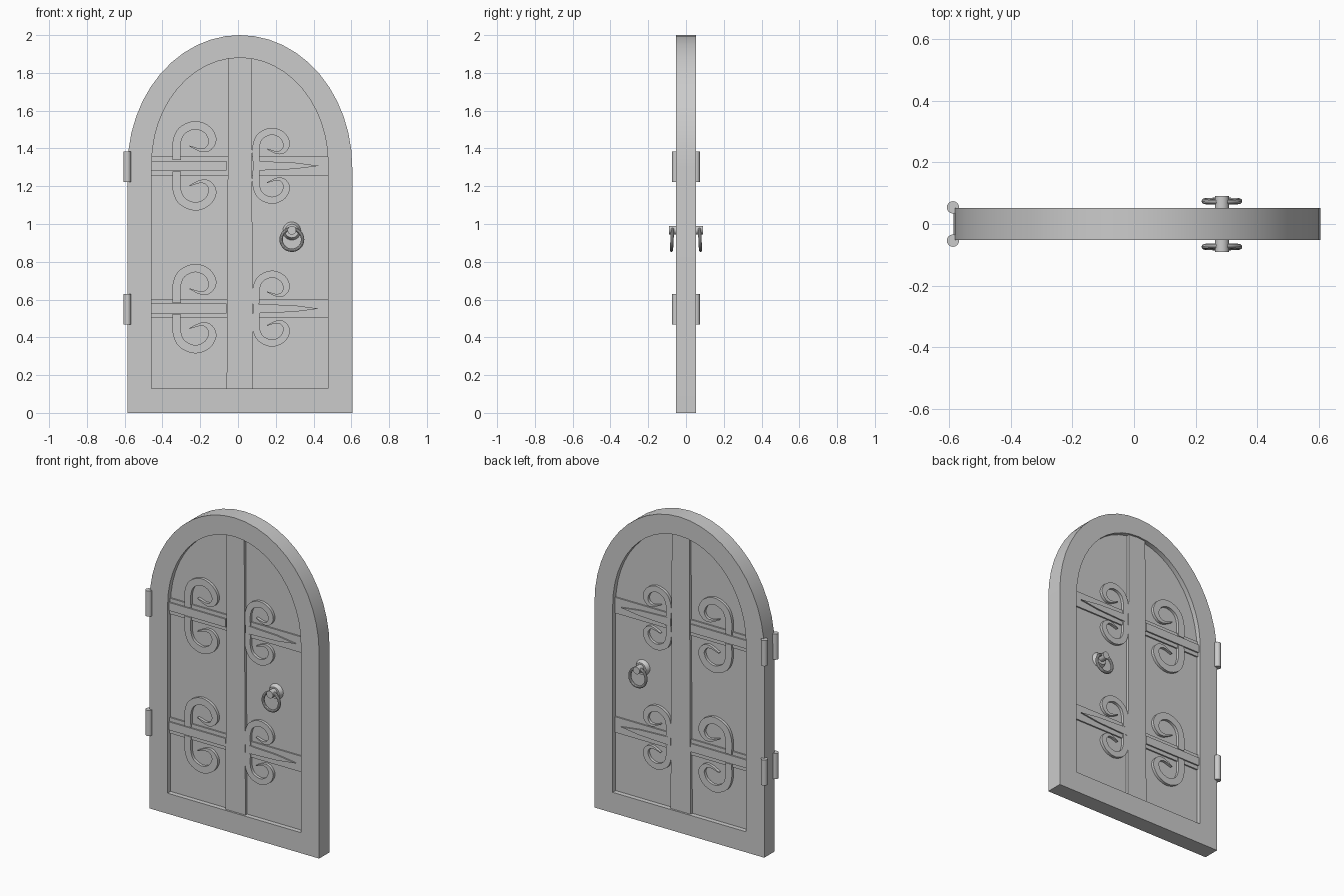
import bpy, bmesh, math
from mathutils import Vector, Matrix

if "Cube" in bpy.data.objects:
    bpy.data.objects.remove(bpy.data.objects["Cube"], do_unlink=True)

grey = bpy.data.materials.new("plain grey")
grey.use_nodes = True
COLOUR = (0.6, 0.6, 0.6, 1)
grey.diffuse_color = COLOUR
grey.node_tree.nodes["Principled BSDF"].inputs["Base Color"].default_value = COLOUR
CX = 0.01  # door centre line


def finish(name, bm):
    bmesh.ops.recalc_face_normals(bm, faces=bm.faces[:])
    me = bpy.data.meshes.new(name)
    bm.to_mesh(me)
    bm.free()
    me.materials.append(grey)
    ob = bpy.data.objects.new(name, me)
    bpy.context.collection.objects.link(ob)
    bpy.ops.object.select_all(action='DESELECT')
    ob.select_set(True)
    bpy.context.view_layer.objects.active = ob
    bpy.ops.object.shade_smooth_by_angle(angle=math.radians(30))
    return ob


def ribbon(name, a, b, depth, closed=False):
    """Solid strip between two xz outlines, running through the door."""
    bm = bmesh.new()
    n = len(a)
    rows = [[bm.verts.new((x, y, z)) for x, z in side]
            for side, y in ((a, -depth), (b, -depth), (b, depth), (a, depth))]
    for i in range(n if closed else n - 1):
        j = (i + 1) % n
        for k in range(4):
            r, s = rows[k], rows[(k + 1) % 4]
            bm.faces.new((r[i], r[j], s[j], s[i]))
    if not closed:
        for i in (0, n - 1):
            bm.faces.new([r[i] for r in rows])
    return finish(name, bm)


def slab(name, points, depth):
    bm = bmesh.new()
    face = bm.faces.new([bm.verts.new((x, -depth, z)) for x, z in points])
    moved = bmesh.ops.extrude_face_region(bm, geom=[face])["geom"]
    bm.faces.new([bm.verts.new((x, -depth, z)) for x, z in points])
    bmesh.ops.translate(bm, vec=(0, 2 * depth, 0),
                        verts=[v for v in moved if isinstance(v, bmesh.types.BMVert)])
    bmesh.ops.remove_doubles(bm, verts=bm.verts[:], dist=1e-5)
    return finish(name, bm)


def box(name, x0, x1, z0, z1, depth):
    return slab(name, [(x0, z0), (x1, z0), (x1, z1), (x0, z1)], depth)


def arch(half, bottom, spring, top, steps=24):
    pts = [(CX - half, bottom), (CX + half, bottom)]
    for i in range(steps + 1):
        t = math.pi * i / steps
        pts.append((CX + half * math.cos(t), spring + (top - spring) * math.sin(t)))
    return pts


def rod(name, radius, length, centre, axis='Z', tip=None, sides=16):
    bm = bmesh.new()
    bmesh.ops.create_cone(bm, cap_ends=True, segments=sides, radius1=radius,
                          radius2=radius if tip is None else tip, depth=length)
    if axis != 'Z':
        turn = math.pi / 2 if axis == '-Y' else -math.pi / 2
        bm.transform(Matrix.Rotation(turn, 4, 'X'))
    bm.transform(Matrix.Translation(centre))
    return finish(name, bm)


# Frame, recessed panel and middle plank
outer, inner = arch(0.595, 0, 1.3, 2.0), arch(0.467, 0.13, 1.32, 1.88)
ribbon("door_frame", outer, inner, 0.052, closed=True)
slab("door_panel", inner, 0.022)
plank = [(-0.06, 0.13), (0.08, 0.13)]
plank += [p for p in arch(0.467, 0.13, 1.32, 1.88, 96)[2:] if -0.06 < p[0] < 0.08]
slab("middle_plank", plank, 0.04)


# Scroll path, measured from the strap centre and the stem's outer edge
SCROLL = [(.022, .03), (.022, .12), (.05, .185), (.12, .215), (.185, .19), (.212, .135),
          (.19, .092), (.15, .083), (.09, .105)]


def scroll(name, x, z, size, flip):
    pts = [Vector((x + px * size, z + flip * pz * size)) for px, pz in SCROLL]
    ext = [2 * pts[0] - pts[1]] + pts + [2 * pts[-1] - pts[-2]]
    path = []
    for i in range(len(pts) - 1):
        p0, p1, p2, p3 = ext[i:i + 4]
        for k in range(5):
            t = k / 5
            path.append(0.5 * (2 * p1 + (p2 - p0) * t + (2 * p0 - 5 * p1 + 4 * p2 - p3) * t * t
                               + (3 * p1 - p0 - 3 * p2 + p3) * t ** 3))
    path.append(pts[-1])
    left, right = [], []
    for i, p in enumerate(path):
        d = (path[min(i + 1, len(path) - 1)] - path[max(i - 1, 0)]).normalized()
        f = i / (len(path) - 1)
        w = size * 0.022 * (1 if f < 0.6 else 1 - 0.9 * (f - 0.6) / 0.4)
        left.append(p + Vector((-d.y, d.x)) * w)
        right.append(p - Vector((-d.y, d.x)) * w)
    ribbon(name, left, right, 0.0395)


# Iron straps with scrolls, and the hinge barrels beside them
for level, z in (("upper", 1.308), ("lower", 0.552)):
    box(level + "_strap", -0.457, 0.477, z - 0.05, z + 0.05, 0.031)
    box(level + "_strap_ridge", -0.457, -0.06, z - 0.026, z + 0.026, 0.04)
    slab(level + "_strap_spike", [(0.08, z - 0.026), (0.3, z - 0.017), (0.43, z),
                                  (0.3, z + 0.017), (0.08, z + 0.026)], 0.04)
    for way, flip in (("top", 1), ("bottom", -1)):
        scroll(f"{level}_hinge_scroll_{way}", -0.347, z, 1.0, flip)
        scroll(f"{level}_latch_scroll_{way}", 0.077, z, 0.85, flip)
    for face, s in (("front", -1), ("back", 1)):
        rod(f"{level}_hinge_{face}", 0.02, 0.162, (-0.587, s * 0.054, z - 0.004))


def ring(name, centre, radius, tube, tilt):
    bm = bmesh.new()
    major, minor = 32, 10
    grid = []
    for i in range(major):
        u = math.tau * i / major
        grid.append([])
        for j in range(minor):
            v = math.tau * j / minor
            r = radius + tube * math.cos(v)
            grid[-1].append(bm.verts.new((r * math.cos(u), tube * math.sin(v), r * math.sin(u))))
    for i in range(major):
        a, b = grid[i], grid[(i + 1) % major]
        for j in range(minor):
            k = (j + 1) % minor
            bm.faces.new((a[j], b[j], b[k], a[k]))
    bm.transform(Matrix.Translation(centre) @ Matrix.Rotation(tilt, 4, 'X'))
    finish(name, bm)


# Ring handles on both faces
for face, s in (("front", -1), ("back", 1)):
    axis = '-Y' if s < 0 else 'Y'
    rod(f"{face}_handle_rose", 0.049, 0.026, (0.285, s * 0.033, 0.963), axis, 0.036, 24)
    rod(f"{face}_handle_knob", 0.023, 0.055, (0.285, s * 0.0625, 0.967), axis)
    ring(f"{face}_handle_ring", (0.285, s * 0.074, 0.918), 0.057, 0.009, s * 0.05)
